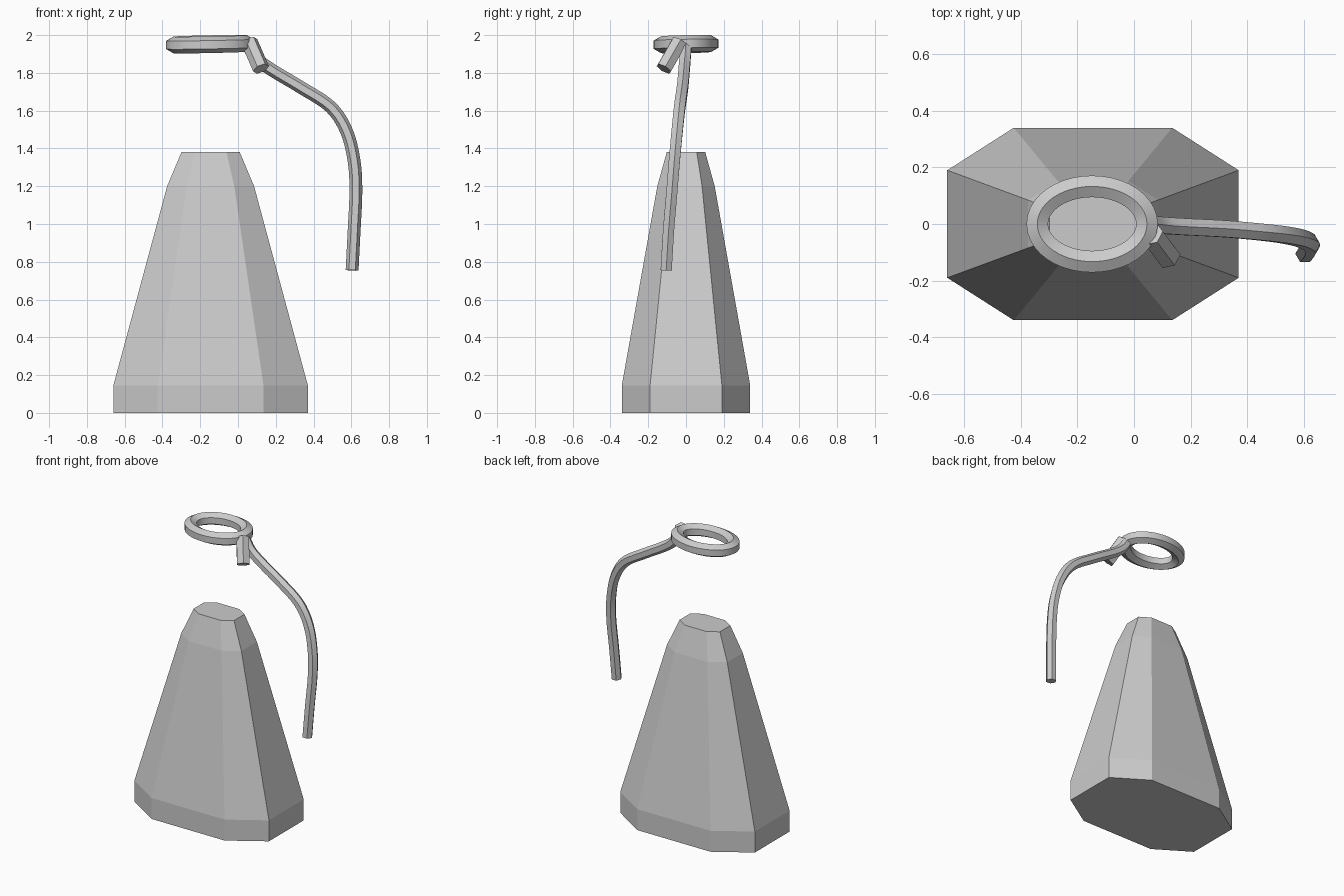
import bpy, bmesh, math
from mathutils import Vector

cube = bpy.data.objects.get("Cube")
if cube:
    bpy.data.objects.remove(cube, do_unlink=True)

grey = bpy.data.materials.new("plain grey")
grey.use_nodes = True
colour = (0.6, 0.6, 0.6, 1)
grey.diffuse_color = colour
grey.node_tree.nodes["Principled BSDF"].inputs["Base Color"].default_value = colour


def loft(name, sections, closed=False, smooth=False):
    """Skin a list of equal-sized point loops, capping the ends if open."""
    bm = bmesh.new()
    loops = [[bm.verts.new(p) for p in s] for s in sections]
    n = len(loops[0])
    pairs = list(zip(loops, loops[1:]))
    if closed:
        pairs.append((loops[-1], loops[0]))
    else:
        bm.faces.new(loops[0])
        bm.faces.new(loops[-1])
    for a, b in pairs:
        for i in range(n):
            j = (i + 1) % n
            bm.faces.new((a[i], a[j], b[j], b[i]))
    bmesh.ops.recalc_face_normals(bm, faces=bm.faces)
    mesh = bpy.data.meshes.new(name)
    bm.to_mesh(mesh)
    bm.free()
    mesh.materials.append(grey)
    obj = bpy.data.objects.new(name, mesh)
    bpy.context.collection.objects.link(obj)
    if smooth:
        bpy.ops.object.select_all(action="DESELECT")
        obj.select_set(True)
        bpy.context.view_layer.objects.active = obj
        bpy.ops.object.shade_smooth_by_angle(angle=math.radians(25))
    return obj


def sweep(name, path, radius, side, closed=False):
    """Sweep a hexagon along a path, one corner pointing away from the side axis."""
    sections, n = [], len(path)
    for i, p in enumerate(path):
        if closed:
            t = path[(i + 1) % n] - path[i - 1]
        else:
            t = path[min(i + 1, n - 1)] - path[max(i - 1, 0)]
        t.normalize()
        u = side.cross(t).normalized()
        v = t.cross(u)
        sections.append([p + radius * (math.cos(a) * u + math.sin(a) * v)
                         for a in (k * math.pi / 3 for k in range(6))])
    return loft(name, sections, closed, smooth=n > 2)


def spline(points, steps=5):
    """Smooth path through the given points."""
    pts = [Vector(p) for p in points]
    pts = [2 * pts[0] - pts[1]] + pts + [2 * pts[-1] - pts[-2]]
    out = []
    for a, b, c, d in zip(pts, pts[1:], pts[2:], pts[3:]):
        for k in range(steps):
            t = k / steps
            out.append(0.5 * (2 * b + (c - a) * t + (2 * a - 5 * b + 4 * c - d) * t ** 2
                              + (3 * b - a - 3 * c + d) * t ** 3))
    return out + [pts[-2]]


# Tapering eight-sided body
centre_x = -0.145
quarter = [(0.515, 0.19), (0.28, 0.34)]
octagon = (quarter + [(-x, y) for x, y in reversed(quarter)]
           + [(-x, -y) for x, y in quarter] + [(x, -y) for x, y in reversed(quarter)])
levels = [(0, 1), (0.145, 1), (1.2, 0.447), (1.38, 0.3)]
loft("body", [[(centre_x + x * s, y * s, z) for x, y in octagon] for z, s in levels])

# Oval ring floating above the body, corner of the section upward
ring = []
for k in range(40):
    a = k * math.tau / 40
    x, y = math.cos(a), math.sin(a)
    ring.append(Vector((-0.148 + 0.194 * x, 0.133 * y, 1.952 + 0.004 * x + 0.003 * y)))
ring_sections = []
for k, p in enumerate(ring):
    t = ring[(k + 1) % 40] - ring[k - 1]
    out = t.cross(Vector((0, 0, 1))).normalized()
    ring_sections.append([p + out * 0.044 * math.sin(a) + Vector((0, 0, 0.044 * math.cos(a)))
                          for a in (i * math.pi / 3 for i in range(6))])
loft("ring", ring_sections, closed=True, smooth=True)

# Short tail hanging off the ring
sweep("short_tail", [Vector((0.06, -0.035, 1.965)), Vector((0.122, -0.117, 1.822))],
      0.045, Vector((0.8, 0.6, 0)))

# Long cord sweeping out and down
cord = [(0.05, 0, 1.95), (0.1, -0.005, 1.875), (0.18, -0.01, 1.815), (0.33, -0.018, 1.725),
        (0.49, -0.033, 1.62), (0.575, -0.047, 1.49), (0.615, -0.062, 1.33),
        (0.624, -0.075, 1.17), (0.615, -0.092, 0.97), (0.604, -0.105, 0.755)]
sweep("long_cord", spline(cord), 0.034, Vector((0, 1, 0)))
